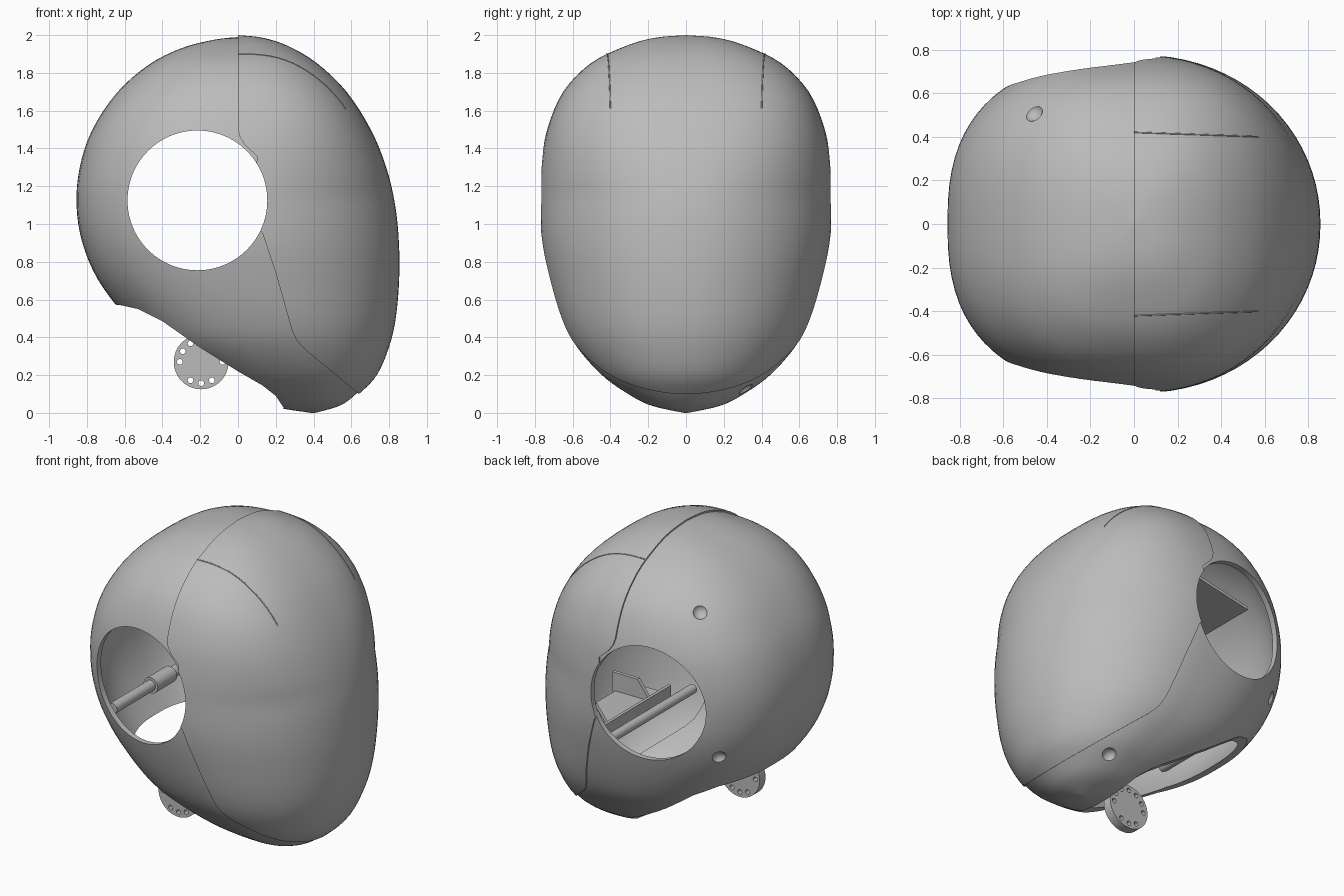
import bpy, bmesh, math
from math import pi, sin, cos
from mathutils import Vector, Matrix
from mathutils.bvhtree import BVHTree

if "Cube" in bpy.data.objects:
    bpy.data.objects.remove(bpy.data.objects["Cube"])

grey = bpy.data.materials.new("shell_grey")
grey.use_nodes = True
grey.diffuse_color = (0.5, 0.5, 0.5, 1)
grey.node_tree.nodes["Principled BSDF"].inputs["Base Color"].default_value = (0.5, 0.5, 0.5, 1)


def make(name, bm):
    bmesh.ops.recalc_face_normals(bm, faces=bm.faces)
    me = bpy.data.meshes.new(name)
    bm.to_mesh(me)
    bm.free()
    me.materials.append(grey)
    ob = bpy.data.objects.new(name, me)
    bpy.context.collection.objects.link(ob)
    return ob


def smooth(ob, angle=30):
    bpy.ops.object.select_all(action='DESELECT')
    ob.select_set(True)
    bpy.context.view_layer.objects.active = ob
    bpy.ops.object.shade_smooth_by_angle(angle=math.radians(angle))


def prism(name, points, y0, y1):
    """Outline in x and z, extruded along y."""
    bm = bmesh.new()
    face = bm.faces.new([bm.verts.new((x, y0, z)) for x, z in points])
    ext = bmesh.ops.extrude_face_region(bm, geom=[face])
    verts = [v for v in ext["geom"] if isinstance(v, bmesh.types.BMVert)]
    bmesh.ops.translate(bm, vec=(0, y1 - y0, 0), verts=verts)
    return make(name, bm)


def cylinder(name, x, z, r, y0, y1, n=48):
    return prism(name, [(x + r * cos(2 * pi * i / n), z + r * sin(2 * pi * i / n))
                        for i in range(n)], y0, y1)


def boolean(ob, cutter, op='DIFFERENCE'):
    cutter.hide_render = True
    cutter.hide_set(True)
    m = ob.modifiers.new(cutter.name, 'BOOLEAN')
    m.operation, m.solver, m.object = op, 'EXACT', cutter


def finish(ob):
    """Bake the modifiers and smooth the result."""
    bpy.context.view_layer.update()
    dg = bpy.context.evaluated_depsgraph_get()
    me = bpy.data.meshes.new_from_object(ob.evaluated_get(dg))
    ob.modifiers.clear()
    ob.data = me
    smooth(ob)


# Head rings: height, back, front, half width
RINGS = [(2, 0, 0, 0), (1.985, -.13, .137, .17), (1.94, -.303, .27, .325),
         (1.85, -.48, .42, .505), (1.7, -.65, .575, .65), (1.5, -.782, .703, .735),
         (1.3, -.848, .785, .768), (1.1, -.865, .832, .775), (.9, -.834, .852, .765),
         (.7, -.75, .853, .725), (.5, -.6, .835, .665), (.35, -.45, .80, .59),
         (.2, -.2, .735, .46), (.1, 0, .64, .325), (.03, .15, .545, .19), (-.012, .4, .4, 0)]


def ring_at(t):
    i = min(int(t), len(RINGS) - 2)
    f = t - i
    a, b, c, d = (Vector(RINGS[max(0, min(k, len(RINGS) - 1))]) for k in range(i - 1, i + 3))
    return 0.5 * (2 * b + (c - a) * f + (2 * a - 5 * b + 4 * c - d) * f * f
                  + (3 * b - a - 3 * c + d) * f ** 3)


def head_mesh(steps=4, n=80):
    bm = bmesh.new()
    rows = []
    for s in range((len(RINGS) - 1) * steps + 1):
        z, back, front, w = ring_at(s / steps)
        mid = (back + front) / 2 + 0.06 * w
        brow = 2.05 + .45 * max(0, min(1, (z - 1.15) / .45))
        row = []
        for k in range(n):
            c, sn = cos(2 * pi * k / n), sin(2 * pi * k / n)
            e, r = (2 / brow, front - mid) if c > 0 else (2 / 2.55, mid - back)
            x = mid + math.copysign(r * abs(c) ** e, c)
            row.append(bm.verts.new((x, math.copysign(w * abs(sn) ** e, sn), z)))
        rows.append(row)
    for a, b in zip(rows, rows[1:]):
        for k in range(n):
            bm.faces.new((a[k], a[k - 1], b[k - 1], b[k]))
    bmesh.ops.remove_doubles(bm, verts=bm.verts, dist=0.0005)
    bmesh.ops.recalc_face_normals(bm, faces=bm.faces)
    return bm


bm = head_mesh()
surface = BVHTree.FromBMesh(bm)
bm.free()

# Cutters: face seam, side openings, neck opening
SEAM = [(0, 2.3), (0, 1.5), (.01, 1.46), (.035, 1.42), (.1, 1.36), (.09, 1), (.13, .95),
        (.2, .74), (.285, .44), (.31, .385), (.35, .34), (.64, .1), (.72, -.1), (1.3, -.1), (1.3, 2.3)]
NECK = [(-1, .575), (-.62, .57), (-.53, .55), (-.4, .485), (-.2, .345), (0, .22),
        (.13, .145), (.2, .09), (.24, .03), (.24, -.3), (-1, -.3)]
seam_face = prism("seam_cutter_face", SEAM, -1, 1)
# The rear shell runs a little way under the face plate
seam_rear = prism("seam_cutter_rear", [(x + .02, z + .008) for x, z in SEAM], -1, 1)
neck = prism("neck_cutter", NECK, -1, 1)
side_hole = cylinder("side_hole_cutter", -.215, 1.125, .37, -1, 1, 96)


def shell(name, shrink):
    ob = make(name, head_mesh())
    d = ob.modifiers.new("inset", 'DISPLACE')
    d.strength, d.mid_level = -shrink, 0
    s = ob.modifiers.new("wall", 'SOLIDIFY')
    s.thickness, s.offset = .035, -1
    return ob


face_plate = shell("face_plate", 0)
boolean(face_plate, seam_face, 'INTERSECT')
boolean(face_plate, side_hole)
rear_shell = shell("rear_shell", .01)
boolean(rear_shell, seam_rear)
boolean(rear_shell, side_hole)
boolean(rear_shell, neck)

# Screw dimples on the left-hand side of the shell
for i, p in enumerate([(-.46, .51, 1.71), (-.64, .56, .8), (.46, .32, .12)]):
    loc, nor, _, _ = surface.find_nearest(Vector(p))
    bm = bmesh.new()
    bmesh.ops.create_uvsphere(bm, u_segments=24, v_segments=12, radius=.05,
                              matrix=Matrix.Translation(loc + nor * .015))
    boolean(rear_shell, make(f"dimple_cutter_{i}", bm))
finish(face_plate)
finish(rear_shell)

# Thin crease lines on the brow
for side, name in ((1, "back"), (-1, "front")):
    cu = bpy.data.curves.new(f"brow_crease_{name}", 'CURVE')
    cu.dimensions, cu.bevel_depth, cu.bevel_resolution = '3D', .0035, 1
    sp = cu.splines.new('POLY')
    sp.points.add(20)
    for k, pt in enumerate(sp.points):
        x = .57 * k / 20
        hit = surface.ray_cast(Vector((x, side * (.42 - .035 * x), 3)), Vector((0, 0, -1)))[0]
        pt.co = (*hit, 1)
    cu.materials.append(grey)
    bpy.context.collection.objects.link(bpy.data.objects.new(cu.name, cu))

# Perforated drive disc under the neck
DISC_X, DISC_Z, DISC_Y = -.195, .27, -.31
disc = cylinder("drive_disc", DISC_X, DISC_Z, .145, DISC_Y - .03, DISC_Y + .03, 64)
for deg in range(0, 360, 30):
    if deg not in (210, 330):
        a = math.radians(deg)
        boolean(disc, cylinder(f"disc_hole_{deg}", DISC_X + .113 * cos(a), DISC_Z + .113 * sin(a),
                               .015, DISC_Y - .1, DISC_Y + .1, 16))
finish(disc)

# Inner cross rods, the rear one with a collar
smooth(cylinder("rear_rod", -.6, .77, .035, -.45, .42, 24))
smooth(cylinder("rear_collar", -.6, .77, .052, -.05, .15, 24))
smooth(cylinder("front_rod", .3, .62, .03, -.5, .5, 24))

# Inner brackets: front shelf with upright flange and ribs, and roof plate
prism("front_shelf", [(.36, .6), (.66, .6), (.66, .62), (.38, .62), (.38, .68), (.36, .68)], -.36, .36)
for s in (-1, 1):
    prism(f"shelf_rib_{s}", [(.4, .61), (.68, .61), (.68, .74), (.5, .74)], s * .22 - .012, s * .22 + .012)
prism("roof_plate", [(-.6, 1.5), (-.1, 1.6), (-.1, 1.62), (-.6, 1.52)], -.34, .34)
